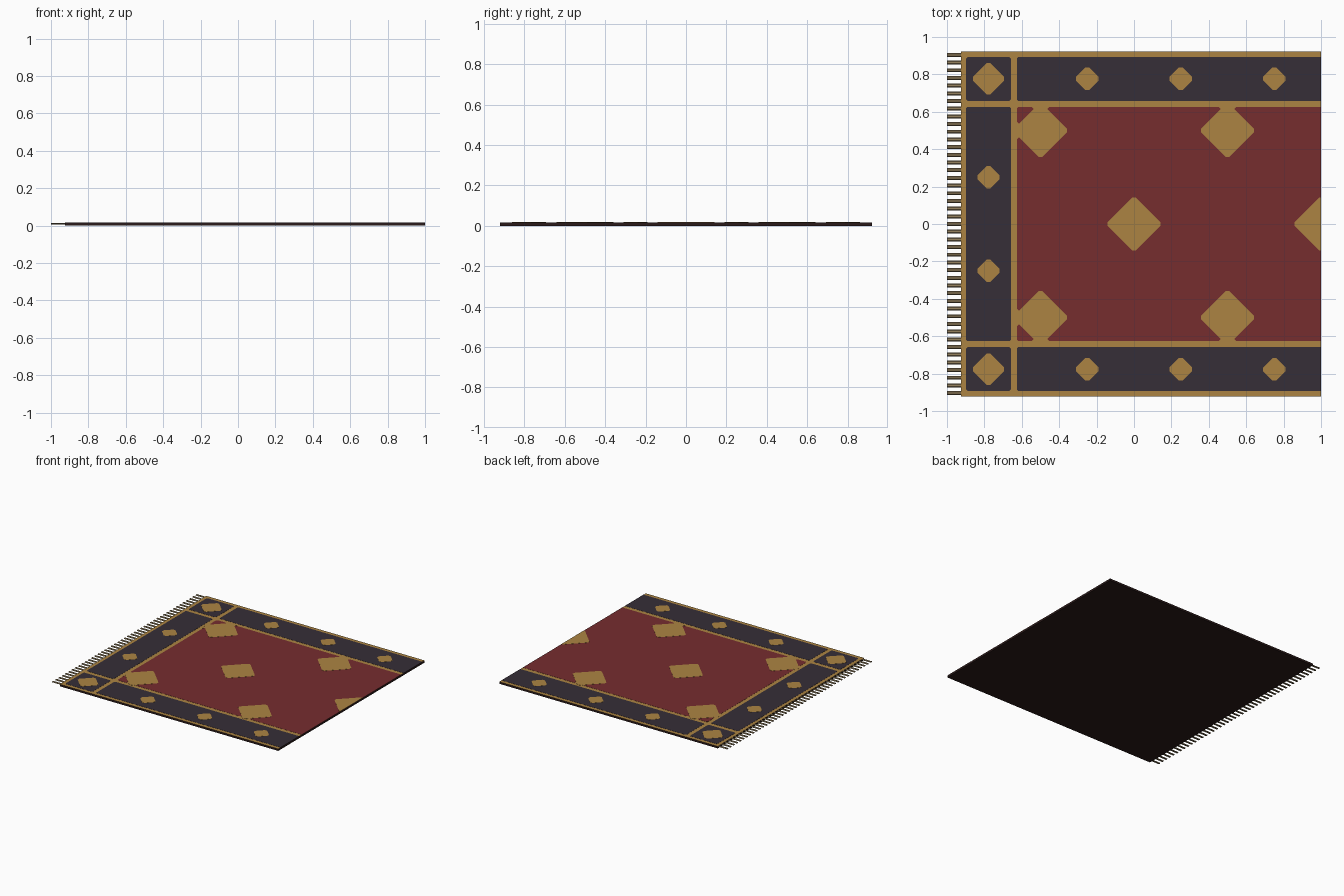
import bpy, bmesh, math
from mathutils import Matrix

if "Cube" in bpy.data.objects:
    bpy.data.objects.remove(bpy.data.objects["Cube"])


def mat(name, rgb):
    # sRGB 0-255 to linear
    m = bpy.data.materials.new(name)
    lin = [(c / 255 / 12.92) if c < 10 else ((c / 255 + 0.055) / 1.055) ** 2.4 for c in rgb]
    m.diffuse_color = (*lin, 1)
    m.use_nodes = True
    m.node_tree.nodes["Principled BSDF"].inputs["Base Color"].default_value = m.diffuse_color
    return m


GOLD = mat("gold wool", (172, 132, 66))
RED = mat("red wool", (118, 45, 47))
NAVY = mat("dark navy wool", (54, 46, 55))
BACK = mat("dark backing", (42, 26, 25))
THREAD = mat("fringe thread", (150, 130, 95))


def prism(bm, pts, z0, z1):
    # Extrude a flat outline between two heights
    a = [bm.verts.new((x, y, z0)) for x, y in pts]
    b = [bm.verts.new((x, y, z1)) for x, y in pts]
    n = len(pts)
    bm.faces.new(a[::-1])
    bm.faces.new(b)
    for i in range(n):
        j = (i + 1) % n
        bm.faces.new((a[i], a[j], b[j], b[i]))


def finish(bm, name, *mats):
    bmesh.ops.recalc_face_normals(bm, faces=bm.faces[:])
    me = bpy.data.meshes.new(name)
    bm.to_mesh(me)
    bm.free()
    for m in mats:
        me.materials.append(m)
    ob = bpy.data.objects.new(name, me)
    bpy.context.collection.objects.link(ob)
    return ob


def plates(name, outlines, z0, z1, m):
    bm = bmesh.new()
    for pts in outlines:
        prism(bm, pts, z0, z1)
    return finish(bm, name, m)


def rect(x0, y0, x1, y1, c=0.008):
    # Rectangle with clipped corners; stays square where it meets the cut edge
    d = 0 if x1 >= 1 else c
    p = [(x0 + c, y0), (x1 - d, y0), (x1, y0 + d), (x1, y1 - d),
         (x1 - d, y1), (x0 + c, y1), (x0, y1 - c), (x0, y0 + c)]
    return list(dict.fromkeys(p))


def diamond(cx, cy, r):
    # Diamond with blunt tips
    t = 0.01
    return [(cx + r, cy - t), (cx + r, cy + t), (cx + t, cy + r), (cx - t, cy + r),
            (cx - r, cy + t), (cx - r, cy - t), (cx - t, cy - r), (cx + t, cy - r)]


L, W = -0.925, 0.922
Z0, Z1, Z2 = 0.016, 0.017, 0.018

# Rug body: dark backing and sides, gold top
bm = bmesh.new()
prism(bm, [(L, -W), (1, -W), (1, W), (L, W)], 0, Z0)
bmesh.ops.recalc_face_normals(bm, faces=bm.faces[:])
for f in bm.faces:
    f.material_index = 1 if f.normal.z > 0.9 else 0
finish(bm, "rug_body", BACK, GOLD)

# Red field
plates("field", [rect(-0.626, -0.626, 1, 0.626)], Z0, Z1, RED)

# Navy border panels
panels = [rect(-0.898, -0.626, -0.658, 0.626)]
for y0, y1 in ((0.658, 0.893), (-0.893, -0.658)):
    panels += [rect(-0.898, y0, -0.658, y1), rect(-0.626, y0, 1, y1)]
plates("border_panels", panels, Z0, Z1, NAVY)

# Gold border and corner diamonds
small = [diamond(-0.778, s * 0.25, 0.06) for s in (1, -1)]
for s in (1, -1):
    small.append(diamond(-0.778, s * 0.777, 0.084))
    small += [diamond(x, s * 0.777, 0.06) for x in (-0.25, 0.25, 0.75)]
plates("border_diamonds", small, Z1, Z2, GOLD)

# Gold field diamonds, the last one halved by the cut edge
R = 0.142
big = [diamond(0, 0, R), [(1, R), (1 - 0.01, R), (1 - R, 0.01), (1 - R, -0.01), (1 - 0.01, -R), (1, -R)]]
big += [diamond(x, y, R) for x in (-0.5, 0.5) for y in (-0.5, 0.5)]
plates("field_diamonds", big, Z1, Z2, GOLD)

# Flared necks joining field diamonds to the gold lines
necks = []
for s in (1, -1):
    for x in (-0.5, 0.5):
        necks.append([(x - 0.025, s * 0.605), (x + 0.025, s * 0.605), (x + 0.05, s * 0.628), (x - 0.05, s * 0.628)])
    y = s * 0.5
    necks.append([(-0.605, y - 0.025), (-0.605, y + 0.025), (-0.628, y + 0.05), (-0.628, y - 0.05)])
plates("diamond_necks", necks, Z1, Z2 - 0.0003, GOLD)

# Fringe: a row of flattened six-sided threads on the left end
bm = bmesh.new()
N, pitch = 45, 0.0411
for i in range(N):
    y = (i - (N - 1) / 2) * pitch
    m = (Matrix.Translation((-0.96, y, 0.011)) @ Matrix.Diagonal((1, 1, 0.45, 1))
         @ Matrix.Rotation(math.pi / 2, 4, 'Y'))
    bmesh.ops.create_cone(bm, cap_ends=True, segments=6, radius1=0.0105, radius2=0.0105, depth=0.08, matrix=m)
finish(bm, "fringe", THREAD)
